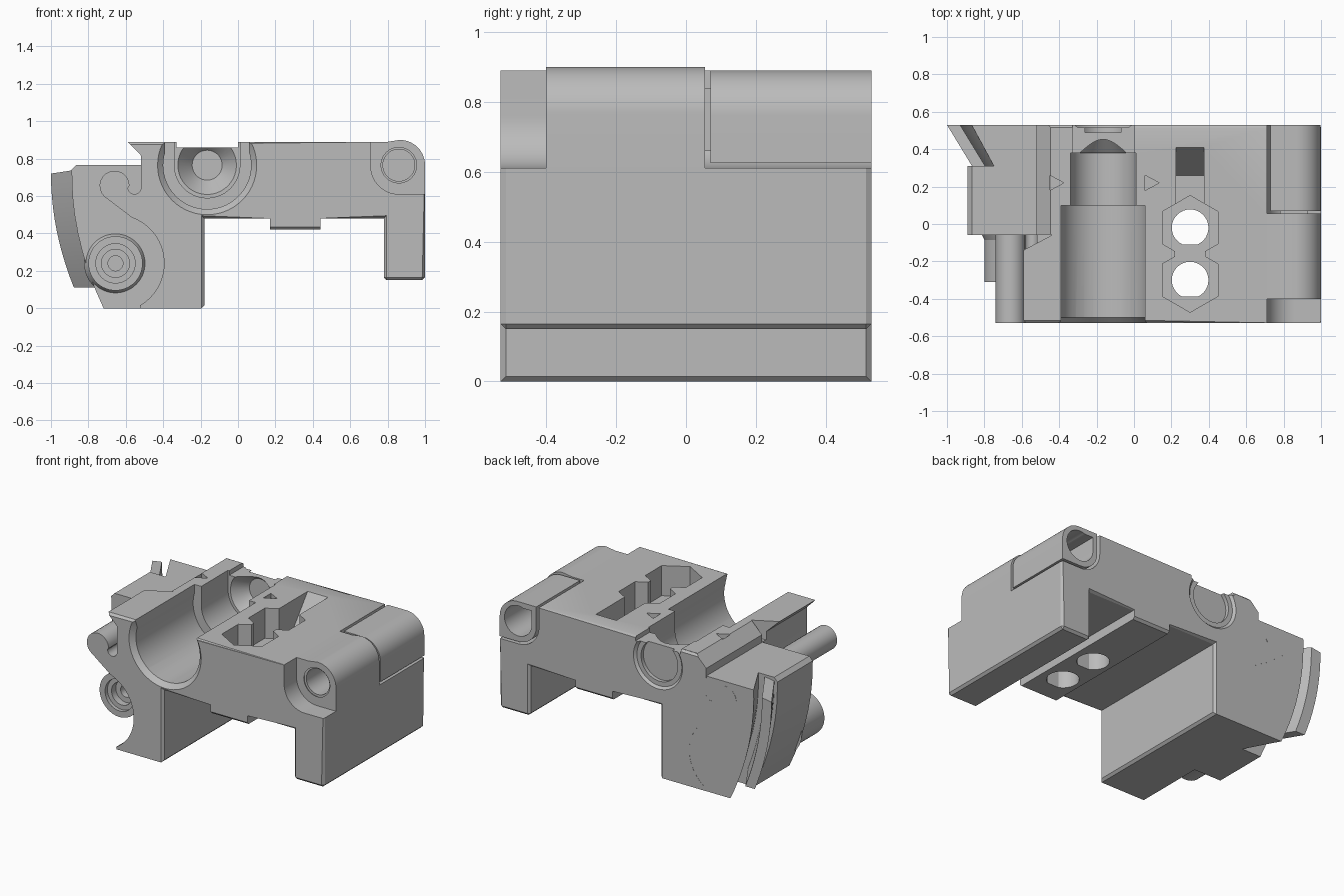
import bpy, bmesh, math
from mathutils import Matrix, Vector

cube = bpy.data.objects.get("Cube")
if cube:
    bpy.data.objects.remove(cube)

grey = bpy.data.materials.new("plain grey")
grey.use_nodes = True
GREY = (0.5, 0.5, 0.5, 1)
grey.diffuse_color = GREY
grey.node_tree.nodes["Principled BSDF"].inputs["Base Color"].default_value = GREY


def finish(bm, name):
    bmesh.ops.recalc_face_normals(bm, faces=bm.faces)
    me = bpy.data.meshes.new(name)
    bm.to_mesh(me)
    bm.free()
    me.materials.append(grey)
    ob = bpy.data.objects.new(name, me)
    bpy.context.collection.objects.link(ob)
    return ob


def loft(rings, name="cutter", chamfer=None):
    bm = bmesh.new()
    loops = [[bm.verts.new(p) for p in ring] for ring in rings]
    n = len(loops[0])
    bm.faces.new(loops[0])
    bm.faces.new(loops[-1])
    for a, b in zip(loops, loops[1:]):
        for i in range(n):
            j = (i + 1) % n
            bm.faces.new((a[i], a[j], b[j], b[i]))
    if chamfer:
        bmesh.ops.recalc_face_normals(bm, faces=bm.faces)
        bmesh.ops.bevel(bm, geom=[e for e in bm.edges if chamfer(e)],
                        offset=0.015, segments=1, affect='EDGES')
    return finish(bm, name)


def along_y(pts, y0, y1, name="cutter", chamfer=None):
    return loft([[(x, y, z) for x, z in pts] for y in (y0, y1)], name, chamfer)


def along_z(pts, z0, z1, name="cutter"):
    return loft([[(x, y, z) for x, y in pts] for z in (z0, z1)], name)


def rect(a0, b0, a1, b1):
    return [(a0, b0), (a1, b0), (a1, b1), (a0, b1)]


def arc(cx, cz, r, a0, a1, n=14):
    angles = [math.radians(a0 + (a1 - a0) * i / n) for i in range(n + 1)]
    return [(cx + r * math.cos(a), cz + r * math.sin(a)) for a in angles]


def cone(cx, cz, y0, y1, r0, r1=None, name="cutter"):
    bm = bmesh.new()
    bmesh.ops.create_cone(bm, cap_ends=True, segments=56, radius1=r0,
                          radius2=r0 if r1 is None else r1, depth=y1 - y0,
                          matrix=Matrix.Translation((cx, (y0 + y1) / 2, cz))
                          @ Matrix.Rotation(-math.pi / 2, 4, 'X'))
    return finish(bm, name)


def combine(ob, other, op='DIFFERENCE'):
    mod = ob.modifiers.new("bool", 'BOOLEAN')
    mod.operation, mod.object, mod.solver = op, other, 'EXACT'
    dg = bpy.context.evaluated_depsgraph_get()
    me = bpy.data.meshes.new_from_object(ob.evaluated_get(dg))
    ob.modifiers.clear()
    ob.data = me
    bpy.data.objects.remove(other)


def sweep(z):
    # inward drift of the curved left side
    return 0.33 * (0.72 - z) ** 2


HEIGHTS = [-0.02 + 0.08 * i for i in range(11)]
Y = 0.53


# main body: saddle section with lip, hook and clearance arc on its right side
def body_chamfer(e):
    a, b = (v.co for v in e.verts)
    if min(a.x, b.x) < -0.19 and max(a.z, b.z) < 0.88:
        return False
    if abs(a.y - b.y) < 0.01:
        return e.calc_length() > 0.12
    return max(a.z, b.z) < 0.2 and min(a.x, b.x) > -0.19


profile = [(-0.18, 0), (-0.18, 0.48), (0.17, 0.48), (0.17, 0.42), (0.44, 0.42),
           (0.44, 0.48), (0.78, 0.48), (0.78, 0.15), (1, 0.15)]
profile += arc(0.865, 0.765, 0.135, 0, 90) + [(0.80, 0.89), (-0.59, 0.89), (-0.52, 0.82)]
profile += arc(-0.553, 0.645, 0.035, 0, -180)
profile += arc(-0.66, 0.655, 0.08, 0, 225)
profile += arc(-0.655, 0.24, 0.26, 70, -60, 24) + [(-0.52, 0)]
body = along_y(profile, -Y, Y, "main_body", body_chamfer)

# rear side block with curved outer face
side = [(-0.89 + sweep(z), z) for z in (0, 0.1, 0.2, 0.3, 0.4, 0.5, 0.6, 0.74)]
side += [(-0.865, 0.765), (-0.3, 0.765), (-0.3, 0)]
combine(body, along_y(side, -0.06, Y - 0.001, "side"), 'UNION')

# ramp beside the channel and its slanted front corner
combine(body, along_y([(-0.57, 0.766), (-0.43, 0.906), (-0.7, 0.906), (-0.7, 0.766)],
                      -0.06, 0.6))
combine(body, along_z([(-0.61, -0.15), (-0.44, -0.06), (-0.44, -0.055), (-0.61, -0.055)],
                      0.767, 1))

# diagonal recess behind the fin
combine(body, loft([[(x + sweep(z), y, z) for x, y in
                     ((-0.75, 0.31), (-0.88, 0.55), (-1.4, 0.55), (-1.4, 0.31))]
                    for z in HEIGHTS]))

# stepped channel, open at the top, closed by a tapered end
CX, CZ = -0.165, 0.765
combine(body, cone(CX, CZ, -0.6, 0.1, 0.235))
combine(body, cone(CX, CZ, -0.54, -0.5, 0.275, 0.235))
combine(body, along_y(rect(CX - 0.225, 0.78, CX + 0.225, 1), -0.6, 0.1))
combine(body, cone(CX, CZ, 0.05, 0.38, 0.175))
combine(body, along_y(rect(CX - 0.175, CZ, CX + 0.175, 1), 0.05, 0.38))
combine(body, cone(CX, CZ, 0.37, 0.47, 0.165, 0.08))
combine(body, along_y(rect(CX - 0.165, 0.86, CX + 0.165, 1), 0.35, 0.6))
combine(body, cone(CX, CZ, 0.49, 0.56, 0.135))
combine(body, cone(CX, CZ, 0.515, 0.55, 0.165, 0.2))

# nut pockets with flat-sided through holes
for cy in (-0.02, -0.3):
    hexagon = arc(0.3, cy, 0.172, 30, 330, 5)
    combine(body, along_z(hexagon, 0.69, 1))
    combine(body, along_z(arc(0.3, cy, 0.098, -65, 245, 28), 0.3, 0.8))
combine(body, along_z(rect(0.22, -0.25, 0.38, 0.1), 0.692, 1))

# slot with a sloping end
slot = [(0.05, 0.70), (0.26, 0.70), (0.41, 0.89), (0.41, 1), (0.05, 1)]
combine(body, loft([[(x, y, z) for y, z in slot] for x in (0.225, 0.375)]))

# arrow marks
for x in (0.06, -0.45):
    combine(body, along_z([(x, 0.18), (x + 0.075, 0.22), (x, 0.26)], 0.86, 1))

# corner notches for the hinge, front and rear
notch = arc(0.86, 0.76, 0.15, 180, 270) + [(1.1, 0.61), (1.1, 1), (0.71, 1)]
combine(body, along_y(notch, -0.6, -0.40))
combine(body, along_y(notch, 0.055, 0.6))
combine(body, cone(0.86, 0.765, -0.45, -0.15, 0.085))
combine(body, cone(0.86, 0.765, -0.42, -0.39, 0.085, 0.1))

# hinge barrel
barrel = [(0.998, 0.625)] + arc(0.868, 0.76, 0.13, 0, 90) + [(0.73, 0.89)]
barrel += arc(0.86, 0.755, 0.13, 180, 270)
hinge = along_y(barrel, 0.07, Y, "hinge_barrel")
combine(hinge, cone(0.863, 0.762, 0.1, 0.6, 0.1))
combine(hinge, along_y(rect(0.763, 0.76, 0.86, 0.855), 0.1, 0.6))

# small web that joins the barrel to the body
along_y(rect(0.78, 0.66, 0.93, 0.84), 0.05, 0.08, "hinge_web")

# curved fin on the rear right corner
fin_heights = [0.11 + 0.061 * i for i in range(11)]
fin = loft([[(x + sweep(z), y, z + 0.25 * (x + 1) * (z - 0.11)) for x, y in
             ((-1, Y), (-0.93, Y), (-0.79, 0.3), (-0.86, 0.3))]
            for z in fin_heights], "curved_fin")

# screw boss with stepped bore
boss = cone(-0.655, 0.24, -0.31, -0.04, 0.145, name="screw_boss")
combine(boss, cone(-0.655, 0.24, -0.085, -0.04, 0.145, 0.168), 'UNION')
for depth, r in ((-0.285, 0.105), (-0.24, 0.075), (-0.15, 0.04)):
    combine(boss, cone(-0.655, 0.24, -0.4, depth, r))

# smooth the round surfaces, keep hard edges
for ob in (body, hinge, fin, boss):
    bpy.ops.object.select_all(action='DESELECT')
    ob.select_set(True)
    bpy.context.view_layer.objects.active = ob
    bpy.ops.object.shade_smooth_by_angle(angle=math.radians(25))
